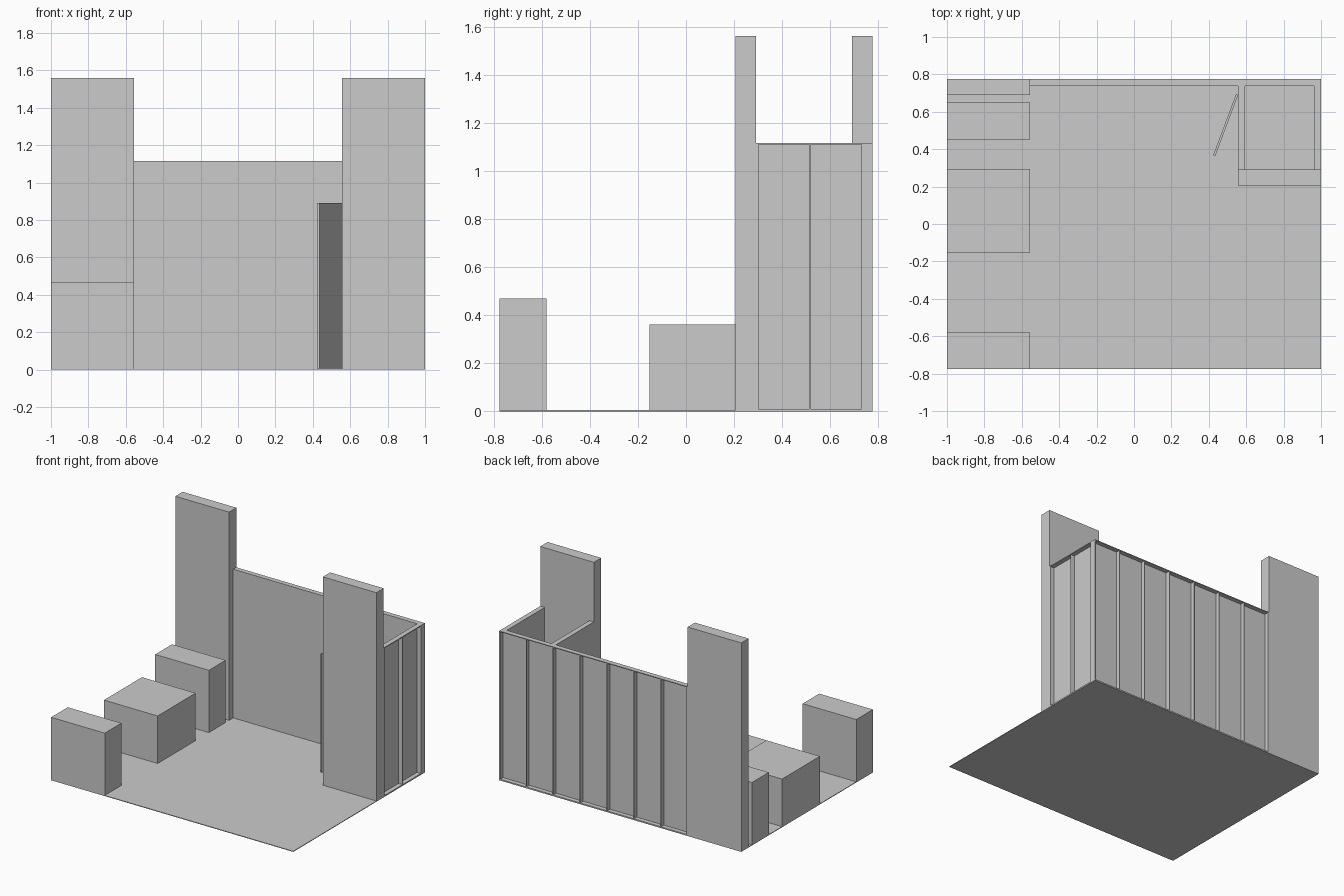
import bpy, bmesh, math
from mathutils import Matrix, Vector

if "Cube" in bpy.data.objects:
    bpy.data.objects.remove(bpy.data.objects["Cube"])

H = 1.115      # wall height
T = 0.037      # wall thickness
SKIN = 0.004   # facing sheet thickness


def make(name, boxes, matrix=Matrix()):
    """One object from several (min, max) boxes."""
    bm = bmesh.new()
    for lo, hi in boxes:
        lo, hi = Vector(lo), Vector(hi)
        m = Matrix.Translation((lo + hi) / 2) @ Matrix.Diagonal((*(hi - lo), 1))
        bmesh.ops.create_cube(bm, size=1, matrix=matrix @ m)
    mesh = bpy.data.meshes.new(name)
    bm.to_mesh(mesh)
    bm.free()
    ob = bpy.data.objects.new(name, mesh)
    bpy.context.collection.objects.link(ob)
    return ob


def frame_wall(name, length, bays, origin, angle, door=None):
    """Local x runs along the wall, the skin is at y = 0, ribs stand behind it."""
    end, mid, rail = 0.01, 0.005, 0.01
    boxes = []
    if door:
        a, b, top = door
        boxes += [((0, 0, 0), (a, SKIN, H)), ((b, 0, 0), (length, SKIN, H)),
                  ((a, 0, top), (b, SKIN, H)),
                  # door jambs and lintel
                  ((a - mid, SKIN, 0), (a, T, top)), ((b, SKIN, 0), (b + mid, T, top)),
                  ((a - mid, SKIN, top), (b + mid, T, top + mid)),
                  ((end, SKIN, 0), (a - mid, T, rail)), ((b + mid, SKIN, 0), (length - end, T, rail))]
    else:
        boxes += [((0, 0, 0), (length, SKIN, H)), ((end, SKIN, 0), (length - end, T, rail))]
    boxes.append(((end, SKIN, H - 0.006), (length - end, T, H)))
    boxes += [((0, SKIN, 0), (end, T, H)), ((length - end, SKIN, 0), (length, T, H))]
    for i in range(1, bays):
        x = length * i / bays
        z0 = door[2] + mid if door and door[0] < x < door[1] else rail
        boxes.append(((x - mid / 2, SKIN, z0), (x + mid / 2, T, H - 0.006)))
    return make(name, boxes, Matrix.Translation(origin) @ Matrix.Rotation(angle, 4, 'Z'))


# Floor
make("floor", [((-1, -0.776, 0), (1, 0.776, 0.005))])

# Tall towers with a thin graphic sheet on the front
for name, x0, y0 in (("left_tower", -1, 0.69), ("right_tower", 0.557, 0.205)):
    make(name, [((x0, y0 + 0.004, 0), (x0 + 0.443, y0 + 0.086, 1.56))])
    make(name + "_sheet", [((x0, y0, 0), (x0 + 0.443, y0 + 0.004, 1.56))])

# Framed walls: back, right side, store room partition with door opening
frame_wall("back_wall", 1.557, 7, (-0.557, 0.739, 0), 0)
frame_wall("right_wall", 0.448, 2, (0.963, 0.739, 0), -math.pi / 2 + math.pi).location = (0, 0, 0)
bpy.data.objects.remove(bpy.data.objects["right_wall"])
frame_wall("right_wall", 0.448, 2, (0.963, 0.739, 0), -math.pi / 2).name = "right_wall"
frame_wall("partition", 0.448, 2, (0.557, 0.739, 0), -math.pi / 2, door=(0.049, 0.397, 0.89))

# Open door, hinged at the partition
door_angle = math.atan2(-0.325, -0.122)
make("door", [((0, -0.012, 0.006), (0.348, 0, 0.89))],
     Matrix.Translation((0.557, 0.69, 0)) @ Matrix.Rotation(door_angle, 4, 'Z'))

# Counters along the left edge
for name, y0, y1, h in (("front_counter", -0.776, -0.58, 0.47),
                        ("middle_counter", -0.152, 0.295, 0.36),
                        ("back_counter", 0.452, 0.65, 0.47)):
    make(name, [((-1, y0, 0), (-0.557, y1, h))])
